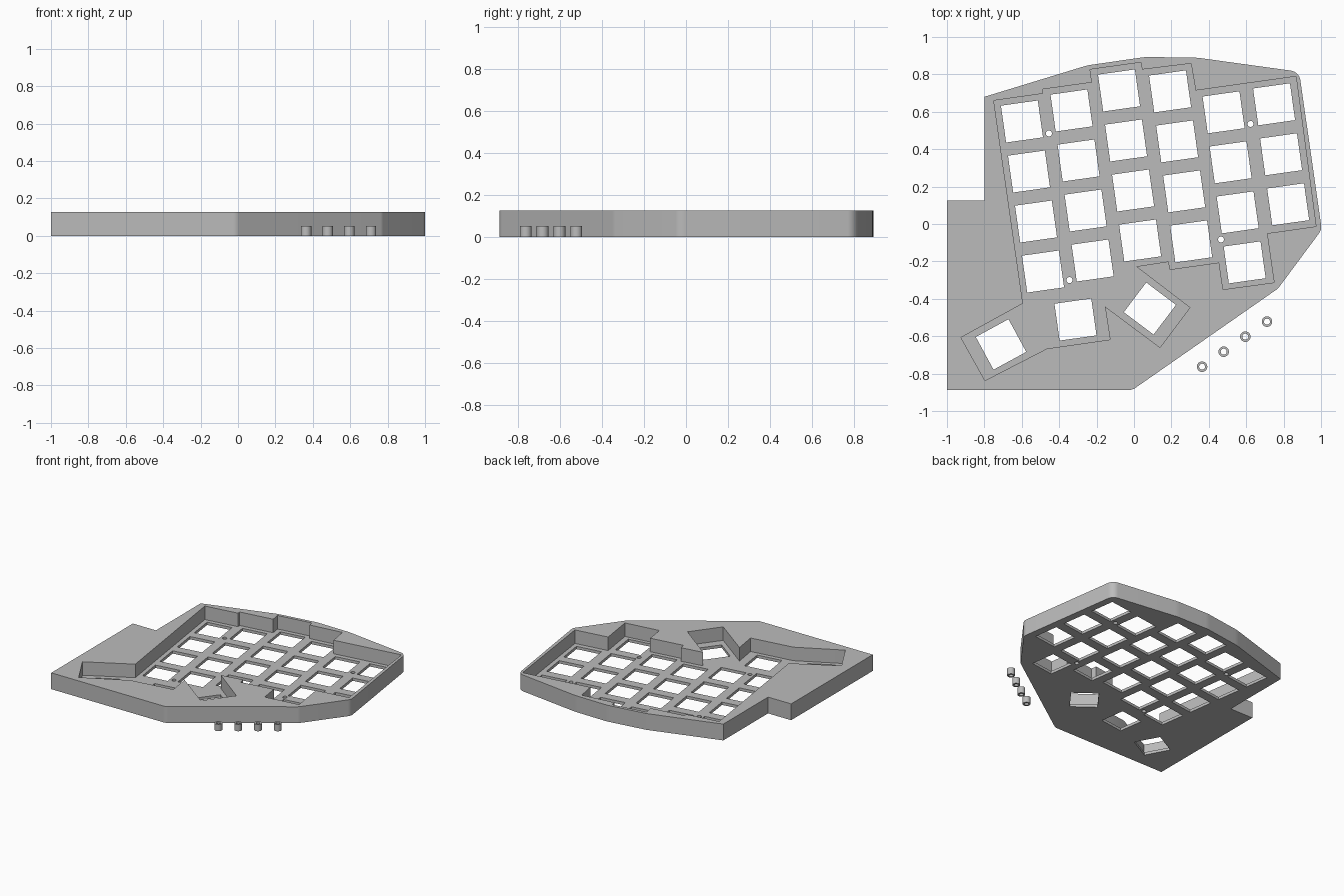
import bpy, bmesh, math
from mathutils import Vector, Matrix

if "Cube" in bpy.data.objects:
    bpy.data.objects.remove(bpy.data.objects["Cube"])

H = 0.128          # case height
FLOOR = 0.022      # switch plate thickness
TILT = math.radians(8)
KEY = 0.199        # switch opening
PITCH = 0.27       # switch spacing

grey = bpy.data.materials.new("grey")
grey.diffuse_color = (0.5, 0.5, 0.5, 1)
grey.use_nodes = True
grey.node_tree.nodes["Principled BSDF"].inputs["Base Color"].default_value = grey.diffuse_color


def fillet(p, a, b, r, n=8):
    """Round corner p between neighbours a and b."""
    u, v = (a - p).normalized(), (b - p).normalized()
    half = u.angle(v) / 2
    c = p + (u + v).normalized() * (r / math.sin(half))
    t = r / math.tan(half)
    s, e = p + u * t - c, p + v * t - c
    return [c + s.normalized().lerp(e.normalized(), i / n).normalized() * r
            for i in range(n + 1)]


def prism(bm, pts, z0, z1):
    """Closed straight prism over a counter-clockwise outline."""
    lo = [bm.verts.new((p[0], p[1], z0)) for p in pts]
    hi = [bm.verts.new((p[0], p[1], z1)) for p in pts]
    bm.faces.new(lo[::-1])
    bm.faces.new(hi)
    n = len(pts)
    for i in range(n):
        j = (i + 1) % n
        bm.faces.new((lo[i], lo[j], hi[j], hi[i]))


def make(name, bm, cutter=False):
    bmesh.ops.recalc_face_normals(bm, faces=bm.faces)
    me = bpy.data.meshes.new(name)
    bm.to_mesh(me)
    bm.free()
    ob = bpy.data.objects.new(name, me)
    bpy.context.collection.objects.link(ob)
    me.materials.append(grey)
    ob.hide_render = cutter
    if cutter:
        ob.hide_set(True)
    return ob


def circle(x, y, r, n):
    return [(x + r * math.cos(2 * math.pi * i / n),
             y + r * math.sin(2 * math.pi * i / n)) for i in range(n)]


def square(x, y, ang):
    rot = Matrix.Rotation(ang, 2)
    h = KEY / 2
    return [Vector((x, y)) + rot @ Vector(q)
            for q in ((-h, -h), (h, -h), (h, h), (-h, h))]


# Case body: outline as (x, y, corner radius)
outline = [(-1, -.887, 0), (-.008, -.887, .06), (.77, -.345, .06), (1.004, -.03, .06),
           (.883, .814, .06), (.34, .889, .3), (.06, .893, .3), (-.25, .848, .3),
           (-.80, .68, 0), (-.80, .125, 0), (-1, .125, 0)]
P = [Vector(o[:2]) for o in outline]
pts = []
for i, o in enumerate(outline):
    pts += fillet(P[i], P[i - 1], P[(i + 1) % len(P)], o[2]) if o[2] else [P[i]]
bm = bmesh.new()
prism(bm, pts, 0, H)
case = make("case", bm)

# Stepped key well
well = [(-.75, .66), (-.487, .697), (-.49, .72), (-.225, .757), (-.235, .826),
        (.037, .864), (.043, .826), (.305, .858), (.33, .714), (.866, .789),
        (.973, -.013), (.711, -.05), (.749, -.313), (.476, -.35), (.455, -.206),
        (.193, -.243), (.185, -.2), (.011, -.227), (.299, -.447), (.139, -.66),
        (-.155, -.441), (-.128, -.618), (-.465, -.666), (-.797, -.837),
        (-.925, -.607), (-.594, -.425)]
bm = bmesh.new()
prism(bm, well[::-1], FLOOR, H + .1)
well_cutter = make("well_cutter", bm, True)

# Switch openings: top key of each column and its number of rows
bm = bmesh.new()
columns = [(-.599, .548, 4), (-.334, .607, 4), (-.08, .714, 4),
           (.193, .709, 4), (.479, .597, 4), (.749, .64, 3)]
for x, y, rows in columns:
    for k in range(rows):
        prism(bm, square(x + k * PITCH * math.sin(TILT),
                         y - k * PITCH * math.cos(TILT), TILT), -.1, .06)
# Thumb keys
for x, y, deg in [(-.313, -.511, 8), (-.711, -.644, 28.5), (.085, -.452, -37)]:
    prism(bm, square(x, y, math.radians(deg)), -.1, .06)
# Screw holes
for x, y in [(-.455, .484), (.623, .535), (.465, -.083), (-.345, -.3)]:
    prism(bm, circle(x, y, .016, 24), -.1, .06)
hole_cutter = make("hole_cutter", bm, True)

for cutter in (well_cutter, hole_cutter):
    m = case.modifiers.new(cutter.name, 'BOOLEAN')
    m.operation = 'DIFFERENCE'
    m.solver = 'EXACT'
    m.object = cutter

# Loose spacer tubes
N = 32
for k in range(4):
    x, y = .364 + k * .1157, -.763 + k * .0803
    bm = bmesh.new()
    rings = [[bm.verts.new((a, b, z)) for a, b in circle(x, y, r, N)]
             for r, z in ((.028, 0), (.028, .053), (.016, .053), (.016, 0))]
    for i in range(4):
        a, b = rings[i], rings[(i + 1) % 4]
        for j in range(N):
            l = (j + 1) % N
            bm.faces.new((a[j], a[l], b[l], b[j]))
    make(f"spacer_{k + 1}", bm)

# Smooth round corners and tubes, crisp edges elsewhere
for ob in bpy.context.collection.objects:
    if not ob.hide_render:
        bpy.ops.object.select_all(action='DESELECT')
        ob.select_set(True)
        bpy.context.view_layer.objects.active = ob
        if ob is case:
            for m in list(case.modifiers):
                bpy.ops.object.modifier_apply(modifier=m.name)
        bpy.ops.object.shade_smooth_by_angle(angle=math.radians(20))
